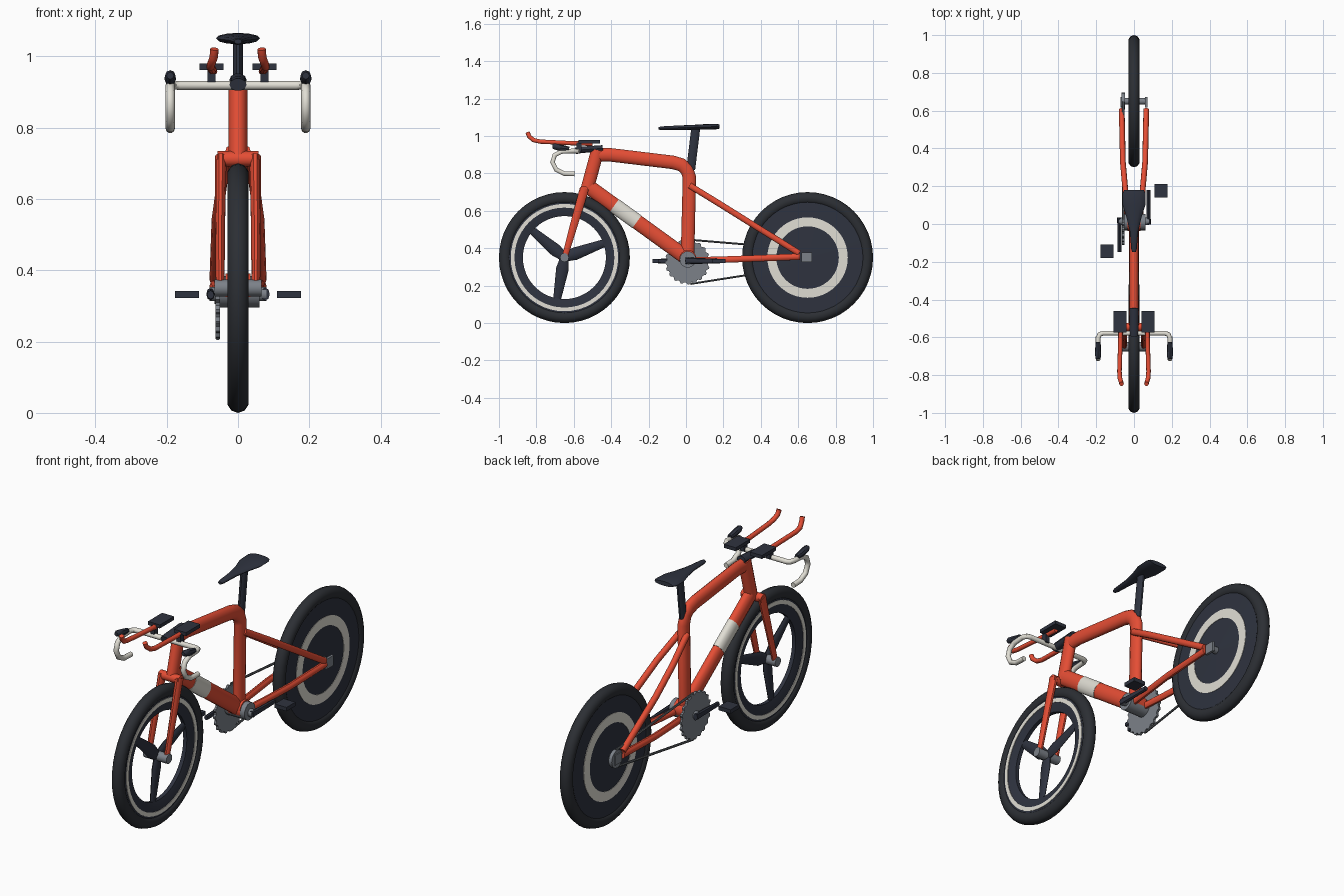
import bpy, bmesh
from math import sin, cos, pi, radians
from mathutils import Vector

if "Cube" in bpy.data.objects:
    bpy.data.objects.remove(bpy.data.objects["Cube"])


def material(name, rgb):
    m = bpy.data.materials.new(name)
    m.diffuse_color = (*rgb, 1)
    m.use_nodes = True
    m.node_tree.nodes["Principled BSDF"].inputs["Base Color"].default_value = m.diffuse_color
    return m


RED = material("red paint", (0.78, 0.075, 0.035))
DARK = material("dark carbon", (0.028, 0.033, 0.05))
TIRE = material("rubber", (0.025, 0.028, 0.034))
PALE = material("pale paint", (0.75, 0.73, 0.66))
GREY = material("metal", (0.2, 0.22, 0.25))
CHAIN = material("chain metal", (0.1, 0.11, 0.12))


def finish(name, bm, mat, smooth=True):
    bmesh.ops.remove_doubles(bm, verts=bm.verts, dist=1e-5)
    bmesh.ops.recalc_face_normals(bm, faces=bm.faces)
    me = bpy.data.meshes.new(name)
    bm.to_mesh(me)
    bm.free()
    ob = bpy.data.objects.new(name, me)
    bpy.context.collection.objects.link(ob)
    me.materials.append(mat)
    if smooth:
        bpy.ops.object.select_all(action='DESELECT')
        bpy.context.view_layer.objects.active = ob
        ob.select_set(True)
        bpy.ops.object.shade_smooth_by_angle(angle=radians(40))
    return ob


def tube(name, path, radii, mat, sides=10):
    """Sweep an ellipse along a path; radii is (across, up) or one per point."""
    pts = [Vector(p) for p in path]
    if not isinstance(radii, list):
        radii = [radii] * len(pts)
    bm = bmesh.new()
    rings, side, last = [], None, None
    for i, p in enumerate(pts):
        t = Vector()
        if i:
            t += (p - pts[i - 1]).normalized()
        if i < len(pts) - 1:
            t += (pts[i + 1] - p).normalized()
        t.normalize()
        if side is None:
            ref = Vector((0, 0, 1)) if abs(t.x) > 0.9 else Vector((1, 0, 0))
            side = (ref - t * ref.dot(t)).normalized()
        else:
            side = last.rotation_difference(t) @ side
        last, up = t, t.cross(side)
        a, b = radii[i]
        rings.append([bm.verts.new(p + side * a * cos(2 * pi * k / sides) + up * b * sin(2 * pi * k / sides))
                      for k in range(sides)])
    for r, q in zip(rings, rings[1:]):
        for k in range(sides):
            bm.faces.new((r[k], r[k - 1], q[k - 1], q[k]))
    bm.faces.new(rings[0])
    bm.faces.new(rings[-1])
    return finish(name, bm, mat)


def lathe(name, profile, y, z, mat, n=48):
    """Spin a closed (radius, x) profile about an axle along x."""
    bm = bmesh.new()
    rings = [[bm.verts.new((x, y + max(r, 1e-4) * cos(2 * pi * k / n), z + max(r, 1e-4) * sin(2 * pi * k / n)))
              for r, x in profile] for k in range(n)]
    for k in range(n):
        a, b = rings[k - 1], rings[k]
        for j in range(len(profile)):
            bm.faces.new((a[j - 1], a[j], b[j], b[j - 1]))
    return finish(name, bm, mat)


def drum(name, r, x0, x1, y, z, mat, n=16):
    return tube(name, [(x0, y, z), (x1, y, z)], (r, r), mat, n)


def box(name, center, size, mat):
    bm = bmesh.new()
    bmesh.ops.create_cube(bm, size=1)
    bmesh.ops.scale(bm, vec=size, verts=bm.verts)
    bmesh.ops.translate(bm, vec=center, verts=bm.verts)
    return finish(name, bm, mat, False)


def plane(points):
    return [(0, y, z) for y, z in points]


# Wheels
FY, RY, WZ = -0.65, 0.65, 0.35
for label, y in (("front", FY), ("rear", RY)):
    lathe(label + "_tire", [(0.317 + 0.033 * cos(a), 0.031 * sin(a)) for a in [2 * pi * k / 10 for k in range(10)]],
          y, WZ, TIRE)
lathe("front_rim", [(0.3, -0.022), (0.3, 0.022), (0.265, 0.022), (0.222, 0.01), (0.222, -0.01), (0.265, -0.022)],
      FY, WZ, DARK)
lathe("rear_disc", [(0.3, -0.022), (0.3, 0.022), (0, 0.03), (0, -0.03)], RY, WZ, DARK)
for s, label in ((1, "right"), (-1, "left")):
    lathe("front_rim_stripe_" + label, [(0.287, s * 0.018), (0.287, s * 0.0245), (0.267, s * 0.0245), (0.267, s * 0.018)],
          FY, WZ, PALE)
    lathe("rear_disc_stripe_" + label, [(0.215, s * 0.02), (0.215, s * 0.0265), (0.167, s * 0.0275), (0.167, s * 0.02)],
          RY, WZ, PALE)
for i in range(3):
    a = radians(20 + 120 * i)
    tube(f"wheel_blade_{i + 1}", [(0, FY + r * cos(a), WZ + r * sin(a)) for r in (0.01, 0.06, 0.235)],
         [(0.014, 0.024), (0.013, 0.034), (0.01, 0.02)], DARK, 8)
drum("front_hub", 0.024, -0.066, 0.066, FY, WZ, GREY, 12)
drum("rear_axle", 0.018, -0.066, 0.066, RY, WZ, GREY, 12)

# Frame
tube("top_and_seat_tube", plane([(-0.475, 0.9), (-0.41, 0.9), (-0.07, 0.859), (-0.025, 0.846), (0.004, 0.822),
                                 (0.018, 0.78), (0.008, 0.35)]), (0.025, 0.037), RED, 14)
tube("head_tube", plane([(-0.472, 0.925), (-0.53, 0.71)]), (0.027, 0.036), RED, 14)
d0, d1 = Vector((0, -0.53, 0.735)), Vector((0, -0.005, 0.355))
tube("down_tube", [d0, d1], (0.026, 0.041), RED, 14)
tube("down_tube_band", [d0.lerp(d1, 0.28), d0.lerp(d1, 0.51)], (0.0275, 0.0425), PALE, 14)
drum("bottom_bracket", 0.044, -0.058, 0.06, 0.01, 0.34, GREY)
drum("bracket_shell", 0.046, -0.035, 0.035, 0.01, 0.345, RED)

# Fork crown, fork legs, stays and dropouts
drum("fork_crown", 0.022, -0.058, 0.058, -0.545, 0.712, RED, 12)
for s, label in ((1, "right"), (-1, "left")):
    tube("fork_leg_" + label, [(s * 0.048, -0.543, 0.72), (s * 0.05, -0.595, 0.54), (s * 0.05, -0.65, 0.345)],
         [(0.016, 0.026), (0.014, 0.022), (0.012, 0.016)], RED)
    tube("seat_stay_" + label, [(s * 0.02, 0.02, 0.735), (s * 0.045, 0.17, 0.643), (s * 0.059, 0.33, 0.543),
                                (s * 0.065, 0.605, 0.373)], (0.015, 0.017), RED)
    tube("chain_stay_" + label, [(s * 0.03, 0.01, 0.335), (s * 0.045, 0.17, 0.338), (s * 0.059, 0.33, 0.344),
                                 (s * 0.065, 0.61, 0.355)], (0.015, 0.018), RED)
    box("dropout_" + label, (s * 0.065, 0.645, 0.352), (0.012, 0.055, 0.052), GREY)

# Seat post and saddle
tube("seat_post", plane([(0.025, 0.82), (0.052, 1.04)]), (0.014, 0.025), DARK, 10)
stations = [(-0.147, 0.01, 0.007), (-0.13, 0.015, 0.01), (-0.04, 0.022, 0.012), (0.04, 0.041, 0.013),
            (0.1, 0.06, 0.015), (0.16, 0.062, 0.015), (0.18, 0.052, 0.011)]
tube("saddle", [(0, y, 1.041 + 0.03 * (y + 0.147)) for y, w, h in stations], [(w, h) for y, w, h in stations], DARK, 12)

# Handlebar, stem and grips
drop = [(0.165, -0.578, 0.918), (0.182, -0.585, 0.919), (0.19, -0.605, 0.92), (0.19, -0.665, 0.917),
        (0.19, -0.702, 0.898), (0.19, -0.714, 0.86), (0.19, -0.694, 0.82), (0.19, -0.652, 0.799), (0.19, -0.595, 0.797)]
tube("handlebar", [(-x, y, z) for x, y, z in reversed(drop)] + drop, (0.013, 0.013), PALE)
tube("stem", plane([(-0.592, 0.92), (-0.56, 0.926), (-0.445, 0.934)]), (0.024, 0.018), DARK)
for s, label in ((1, "right"), (-1, "left")):
    tube("brake_hood_" + label, [(s * 0.19, -0.625, 0.93), (s * 0.19, -0.665, 0.935), (s * 0.19, -0.705, 0.945),
                                 (s * 0.19, -0.715, 0.945)],
         [(0.013, 0.013), (0.016, 0.018), (0.015, 0.016), (0.01, 0.01)], DARK, 8)
    # Forearm extensions, pads and supports
    tube("extension_bar_" + label, [(s * 0.07, -0.5, 0.958), (s * 0.072, -0.62, 0.962), (s * 0.077, -0.78, 0.97),
                                    (s * 0.075, -0.815, 0.978), (s * 0.068, -0.838, 0.997), (s * 0.066, -0.847, 1.02)],
         (0.012, 0.012), RED)
    box("arm_pad_" + label, (s * 0.074, -0.517, 0.97), (0.068, 0.115, 0.018), DARK)
    box("pad_support_" + label, (s * 0.074, -0.572, 0.94), (0.022, 0.028, 0.05), DARK)

# Drivetrain
CX, CY, CZ = -0.057, 0.008, 0.327
teeth = 20
bm = bmesh.new()
verts = []
for k in range(teeth * 4):
    a, r = 2 * pi * k / (teeth * 4), 0.12 if k % 4 < 2 else 0.111
    verts.append(bm.verts.new((CX - 0.006, CY + r * cos(a), CZ + r * sin(a))))
face = bm.faces.new(verts)
out = bmesh.ops.extrude_face_region(bm, geom=[face])["geom"]
bmesh.ops.translate(bm, vec=(0.012, 0, 0), verts=[g for g in out if isinstance(g, bmesh.types.BMVert)])
bm.faces.ensure_lookup_table()
if not face.is_valid or all(abs(f.normal.x) < 0.9 or f.calc_center_median().x > CX for f in bm.faces):
    bm.faces.new(verts)
finish("chainring", bm, GREY, False)
drum("rear_sprocket", 0.045, -0.066, -0.048, RY, WZ, GREY, 20)
for s, label in ((1, "upper"), (-1, "lower")):
    tube("chain_" + label, [(CX, CY + 0.015, CZ + s * 0.118), (CX, RY, WZ + s * 0.043)], (0.006, 0.006), CHAIN, 6)
for s, label in ((1, "right"), (-1, "left")):
    tube("crank_arm_" + label, [(s * 0.077, 0.016 - s * 0.018, 0.333), (s * 0.077, 0.016 + s * 0.165, 0.331)],
         [(0.012, 0.018), (0.01, 0.012)], DARK, 8)
    drum("crank_axle_" + label, 0.02, s * 0.05, s * 0.08, 0.014, 0.333, GREY, 12)
    box("pedal_" + label, (s * 0.143, 0.016 + s * 0.16, 0.332), (0.068, 0.072, 0.02), DARK)
